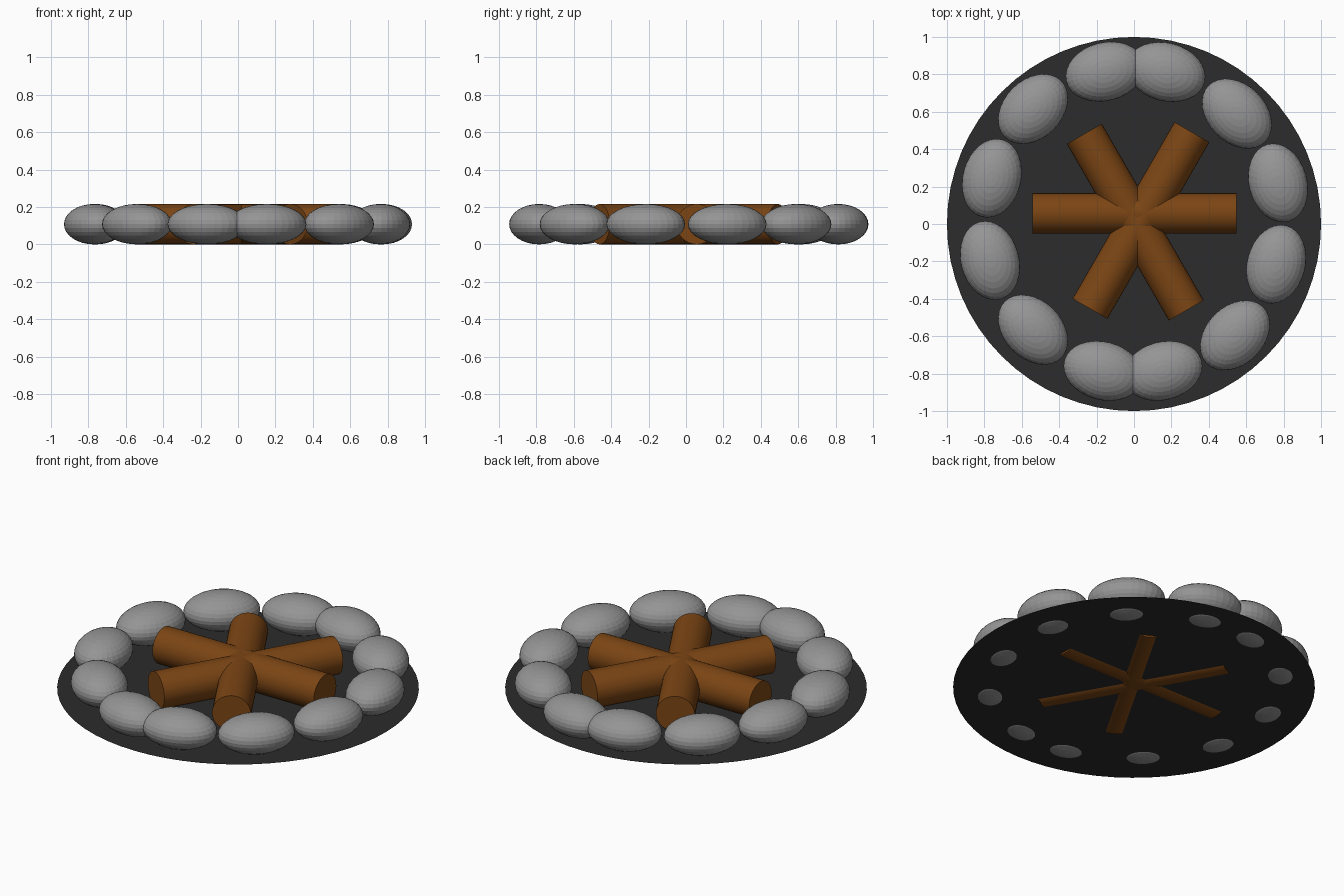
import bpy
from math import radians, atan2, pi

if "Cube" in bpy.data.objects:
    bpy.data.objects.remove(bpy.data.objects["Cube"])


def material(name, rgb):
    m = bpy.data.materials.new(name)
    m.diffuse_color = (*rgb, 1)
    m.use_nodes = True
    m.node_tree.nodes["Principled BSDF"].inputs["Base Color"].default_value = m.diffuse_color
    return m


char = material("charred_ground", (0.025, 0.025, 0.025))
wood = material("wood", (0.2, 0.06, 0.007))
rock = material("rock", (0.3, 0.3, 0.3))


def finish(name, mat):
    ob = bpy.context.object
    ob.name = name
    ob.data.materials.append(mat)
    return ob


# Flat scorched ground disc
bpy.ops.mesh.primitive_circle_add(vertices=64, radius=1, fill_type='NGON',
                                  location=(0, 0, 0.011))
finish("ground_disc", char)

# Three crossed logs lying on the ground
R = 0.108
for i, (x, y, a) in enumerate([(0.003, 0.057, 0), (0.037, 0.019, 60), (0.007, 0.01, 120)]):
    bpy.ops.mesh.primitive_cylinder_add(vertices=32, radius=R, depth=1.09,
                                        location=(x, y, R),
                                        rotation=(0, pi / 2, radians(a)))
    log = finish(f"log_{i + 1}", wood)
    bpy.ops.object.shade_smooth_by_angle(angle=radians(30))

# Ring of flattened stones, long axis along the ring
stones = [(0.77, 0.22), (0.55, 0.59), (0.171, 0.813), (-0.155, 0.815),
          (-0.54, 0.615), (-0.76, 0.245), (-0.77, -0.195), (-0.54, -0.565),
          (-0.166, -0.785), (0.155, -0.785), (0.54, -0.595), (0.76, -0.215)]
for i, (x, y) in enumerate(stones):
    # ring slots are spaced evenly, every 30 degrees
    bpy.ops.mesh.primitive_uv_sphere_add(segments=32, ring_count=16, radius=1,
                                         location=(x, y, R),
                                         rotation=(0, 0, radians(15 + 30 * i)))
    stone = finish(f"stone_{i + 1}", rock)
    stone.scale = (0.156, 0.214, R)
